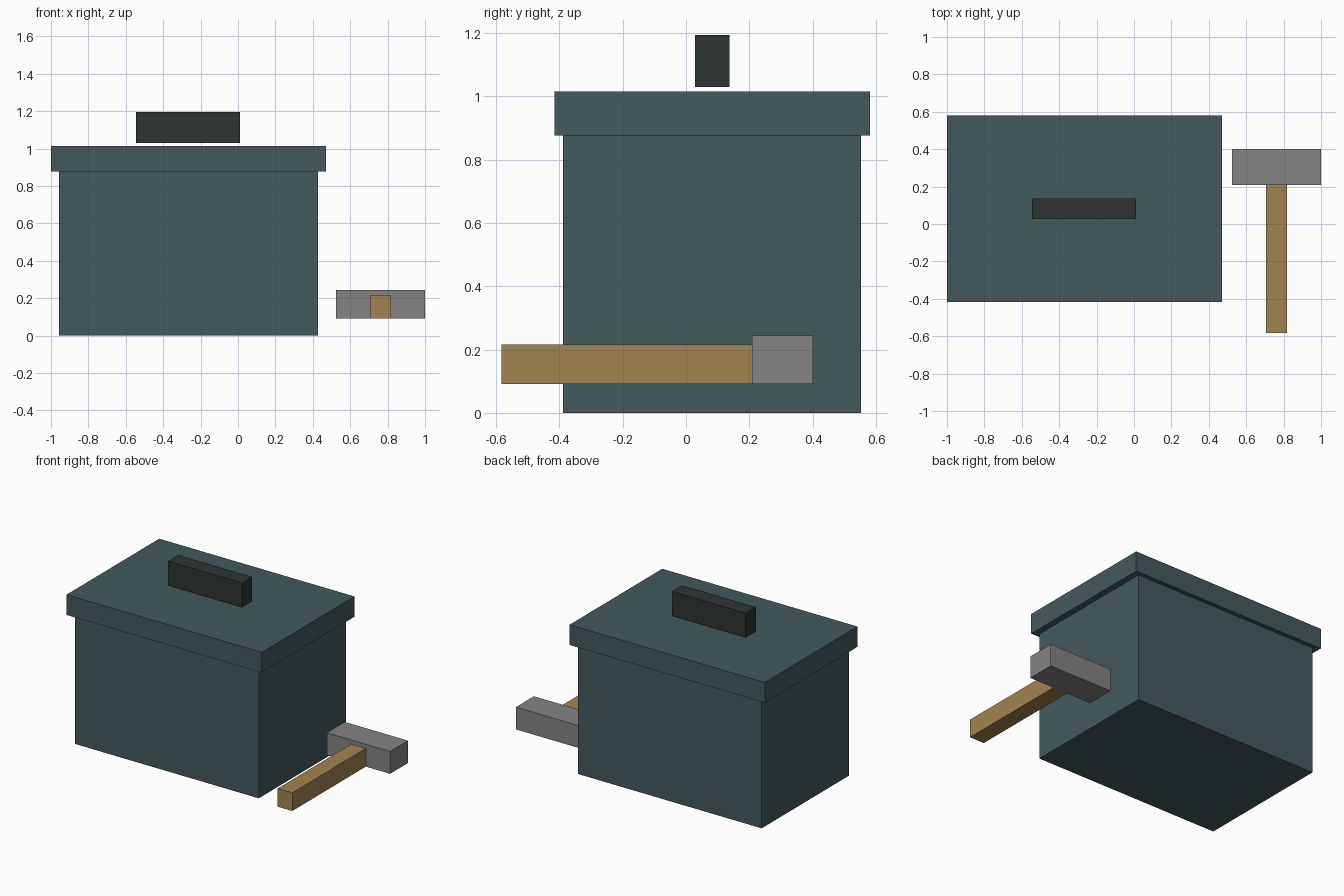
import bpy

cube = bpy.data.objects.get("Cube")
if cube:
    bpy.data.objects.remove(cube, do_unlink=True)


def material(name, color):
    mat = bpy.data.materials.new(name)
    mat.use_nodes = True
    mat.diffuse_color = (*color, 1)
    mat.node_tree.nodes["Principled BSDF"].inputs["Base Color"].default_value = (*color, 1)
    return mat


def box(name, low, high, mat):
    """Add a box between two opposite corners."""
    center = [(a + b) / 2 for a, b in zip(low, high)]
    bpy.ops.mesh.primitive_cube_add(size=1, location=center)
    obj = bpy.context.object
    obj.name = name
    obj.scale = [b - a for a, b in zip(low, high)]
    bpy.ops.object.transform_apply(location=False, rotation=False, scale=True)
    obj.data.materials.append(mat)
    return obj


teal = material("dark teal", (0.056, 0.100, 0.112))
charcoal = material("charcoal", (0.026, 0.036, 0.034))
wood = material("wood brown", (0.361, 0.231, 0.080))
steel = material("steel grey", (0.235, 0.223, 0.223))

# Chest with an overhanging lid and a grip floating just above it
box("chest_body", (-0.957, -0.388, 0), (0.428, 0.553, 0.88), teal)
box("chest_lid", (-1, -0.416, 0.877), (0.47, 0.581, 1.015), teal)
box("lid_grip", (-0.545, 0.028, 1.03), (0.01, 0.137, 1.195), charcoal)

# Hammer beside the chest
box("hammer_head", (0.523, 0.208, 0.092), (1, 0.401, 0.244), steel)
box("hammer_handle", (0.707, -0.583, 0.092), (0.817, 0.21, 0.216), wood)
